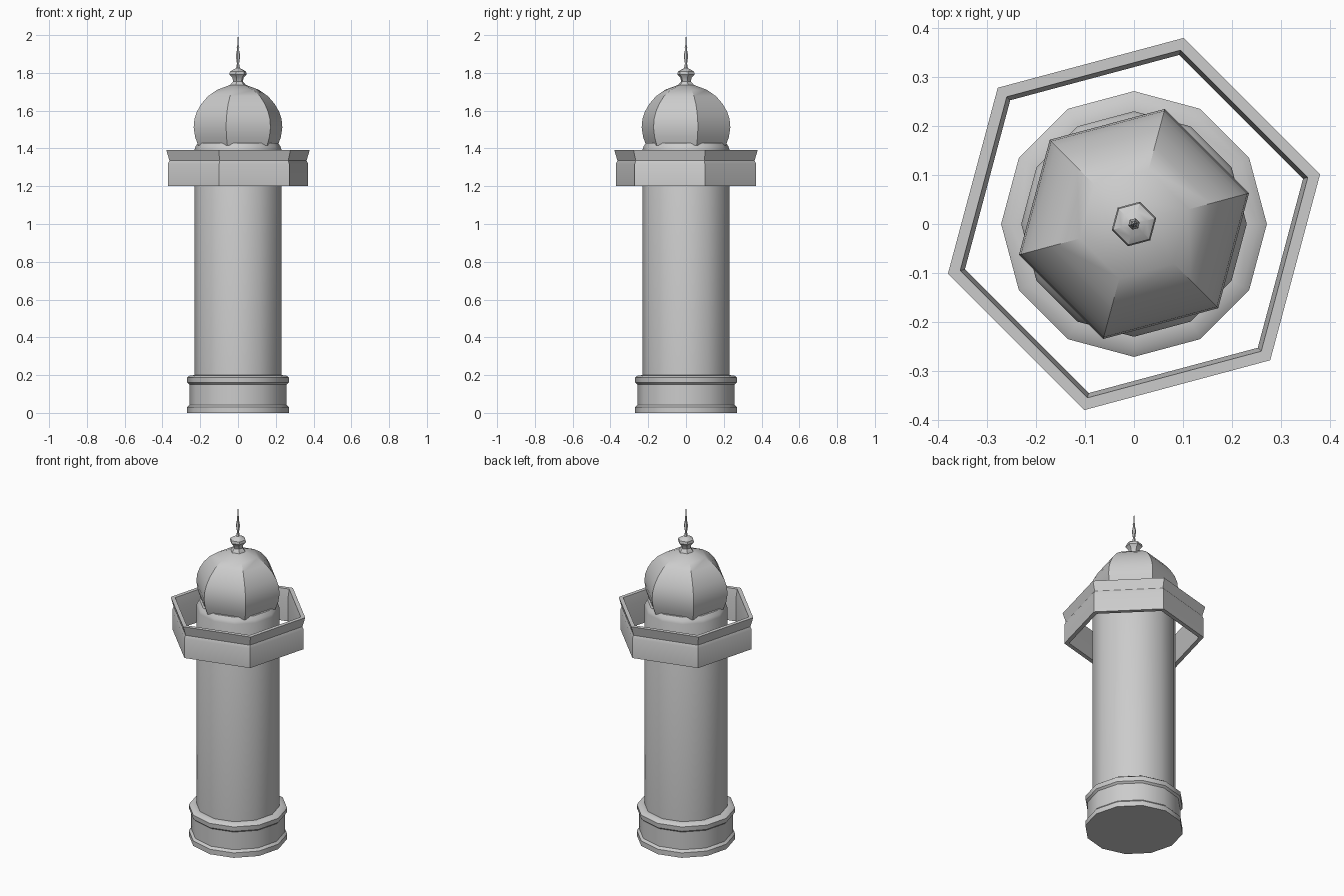
import bpy, bmesh, math

if "Cube" in bpy.data.objects:
    bpy.data.objects.remove(bpy.data.objects["Cube"])


def lathe(name, profile, sides, turn=0.0, closed=False):
    """Revolve an (r, z) profile into a faceted solid; closed joins last ring to first."""
    bm = bmesh.new()
    rings = []
    for r, z in profile:
        rings.append([bm.verts.new((r * math.cos(turn + math.tau * i / sides),
                                    r * math.sin(turn + math.tau * i / sides), z))
                      for i in range(sides)])
    pairs = list(zip(rings, rings[1:]))
    if closed:
        pairs.append((rings[-1], rings[0]))
    else:
        bm.faces.new(rings[0][::-1])
        bm.faces.new(rings[-1])
    for a, b in pairs:
        for i in range(sides):
            j = (i + 1) % sides
            bm.faces.new((a[i], a[j], b[j], b[i]))
    bmesh.ops.recalc_face_normals(bm, faces=bm.faces)
    mesh = bpy.data.meshes.new(name)
    bm.to_mesh(mesh)
    bm.free()
    obj = bpy.data.objects.new(name, mesh)
    bpy.context.collection.objects.link(obj)
    bpy.ops.object.select_all(action='DESELECT')
    obj.select_set(True)
    bpy.context.view_layer.objects.active = obj
    bpy.ops.object.shade_smooth_by_angle(angle=math.radians(32))
    return obj


TURN = math.radians(15)

# Twelve-sided moulded plinth
lathe("base", [(0.271, 0), (0.271, 0.03), (0.258, 0.043), (0.258, 0.15),
               (0.269, 0.16), (0.271, 0.187), (0.255, 0.198), (0.228, 0.2)], 12)

# Tower shaft with a sloped collar under the dome
lathe("shaft", [(0.23, 0.19), (0.23, 1.395), (0.225, 1.41), (0.212, 1.43)], 12)

# Hexagonal balcony parapet, open in the middle
lathe("balcony", [(0.384, 1.2), (0.384, 1.318), (0.376, 1.335), (0.393, 1.392),
                  (0.367, 1.392), (0.357, 1.335), (0.357, 1.2)], 6, TURN, closed=True)

# Six-sided dome
lathe("dome", [(0.218, 1.415), (0.235, 1.46), (0.243, 1.51), (0.239, 1.555),
               (0.225, 1.595), (0.200, 1.637), (0.164, 1.677), (0.115, 1.71),
               (0.047, 1.735)], 6, TURN)

# Finial with collar, neck and spike
lathe("finial", [(0.046, 1.725), (0.040, 1.74), (0.026, 1.755), (0.031, 1.775),
                 (0.047, 1.792), (0.044, 1.807), (0.026, 1.818), (0.010, 1.825),
                 (0.006, 1.85), (0.012, 1.89), (0.006, 1.92), (0.007, 1.935),
                 (0.003, 1.95), (0.001, 2.0)], 6, TURN)
